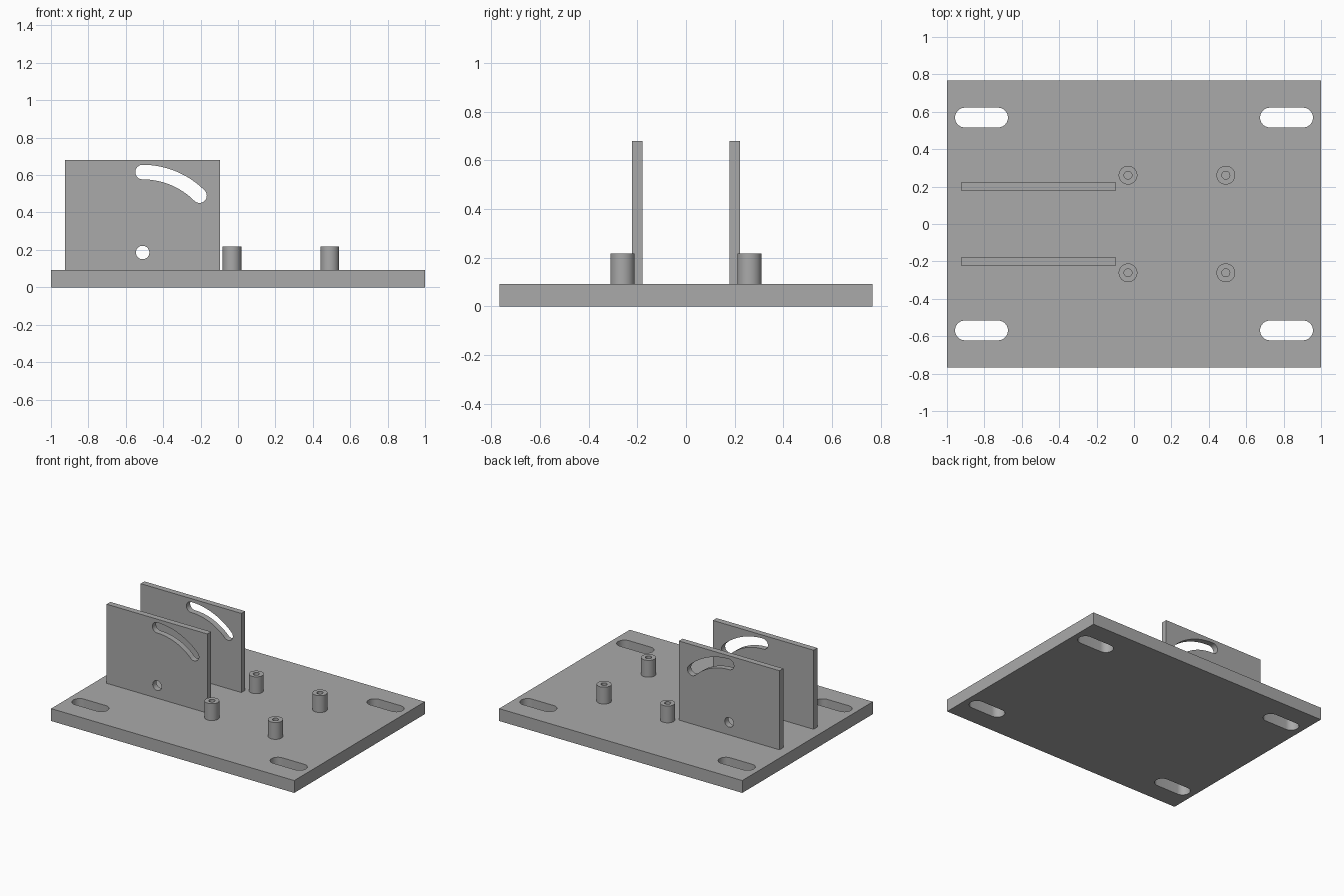
import bpy
import bmesh
from math import sin, cos, pi, radians

cube = bpy.data.objects.get("Cube")
if cube:
    bpy.data.objects.remove(cube, do_unlink=True)

grey = bpy.data.materials.new("plain_grey")
grey.use_nodes = True
colour = (0.4, 0.4, 0.4, 1)
grey.diffuse_color = colour
grey.node_tree.nodes["Principled BSDF"].inputs["Base Color"].default_value = colour


def arc(cx, cy, r, start, end, steps):
    """Points along an arc, angles in degrees."""
    angles = [radians(start + (end - start) * i / steps) for i in range(steps + 1)]
    return [(cx + r * cos(a), cy + r * sin(a)) for a in angles]


def circle(cx, cy, r, steps=48):
    return arc(cx, cy, r, 0, 360, steps)[:-1]


def rectangle(x0, x1, y0, y1):
    return [(x0, y0), (x1, y0), (x1, y1), (x0, y1)]


def straight_slot(x0, x1, y, r):
    return arc(x1, y, r, -90, 90, 20) + arc(x0, y, r, 90, 270, 20)


def curved_slot(px, py, radius, r, a0, a1):
    """Rounded slot swept about a pivot."""
    def end(a):
        return px + radius * cos(radians(a)), py + radius * sin(radians(a))
    outer = arc(px, py, radius + r, a0, a1, 24)
    far_cap = arc(*end(a1), r, a1, a1 + 180, 20)[1:-1]
    inner = arc(px, py, radius - r, a1, a0, 24)
    near_cap = arc(*end(a0), r, a0 + 180, a0 + 360, 20)[1:-1]
    return outer + far_cap + inner + near_cap


def extruded(name, loops, thickness, location, upright=False):
    """Solid from an outline with holes, centred on its thickness."""
    curve = bpy.data.curves.new(name + "_outline", "CURVE")
    curve.dimensions = "2D"
    curve.fill_mode = "BOTH"
    curve.extrude = thickness / 2
    for loop in loops:
        spline = curve.splines.new("POLY")
        spline.points.add(len(loop) - 1)
        for point, (x, y) in zip(spline.points, loop):
            point.co = (x, y, 0, 1)
        spline.use_cyclic_u = True
    helper = bpy.data.objects.new(name + "_outline", curve)
    bpy.context.scene.collection.objects.link(helper)
    mesh = bpy.data.meshes.new_from_object(helper)
    bpy.data.objects.remove(helper)
    bpy.data.curves.remove(curve)

    bm = bmesh.new()
    bm.from_mesh(mesh)
    bmesh.ops.remove_doubles(bm, verts=bm.verts, dist=1e-5)
    bmesh.ops.recalc_face_normals(bm, faces=bm.faces)
    bm.to_mesh(mesh)
    bm.free()
    mesh.name = name
    mesh.materials.clear()
    mesh.materials.append(grey)

    obj = bpy.data.objects.new(name, mesh)
    bpy.context.scene.collection.objects.link(obj)
    obj.location = location
    if upright:
        obj.rotation_euler.x = pi / 2
    bpy.ops.object.select_all(action="DESELECT")
    obj.select_set(True)
    bpy.context.view_layer.objects.active = obj
    bpy.ops.object.shade_smooth_by_angle(angle=radians(30))
    return obj


BASE = 0.092

# Base plate with four mounting slots
slots = [straight_slot(x, x + 0.177, y, 0.053)
         for x in (-0.904, 0.727) for y in (-0.569, 0.569)]
extruded("base_plate", [rectangle(-1, 1, -0.767, 0.767)] + slots,
         BASE, (0, 0, BASE / 2))

# Pair of upright brackets, each with a pivot hole and an adjustment slot
pivot = (-0.51, 0.186)
for side, y in (("front", -0.2), ("back", 0.2)):
    extruded(side + "_bracket",
             [rectangle(-0.925, -0.097, BASE, 0.68),
              circle(*pivot, 0.036),
              curved_slot(*pivot, 0.43, 0.039, 45, 90)],
             0.044, (0, y, 0), upright=True)

# Four hollow standoffs
height = 0.125
for x, column in ((-0.032, "inner"), (0.491, "outer")):
    for side, y in (("front", -0.261), ("back", 0.261)):
        extruded(f"{side}_{column}_standoff",
                 [circle(0, 0, 0.05), circle(0, 0, 0.021)],
                 height, (x, y, BASE + height / 2))
